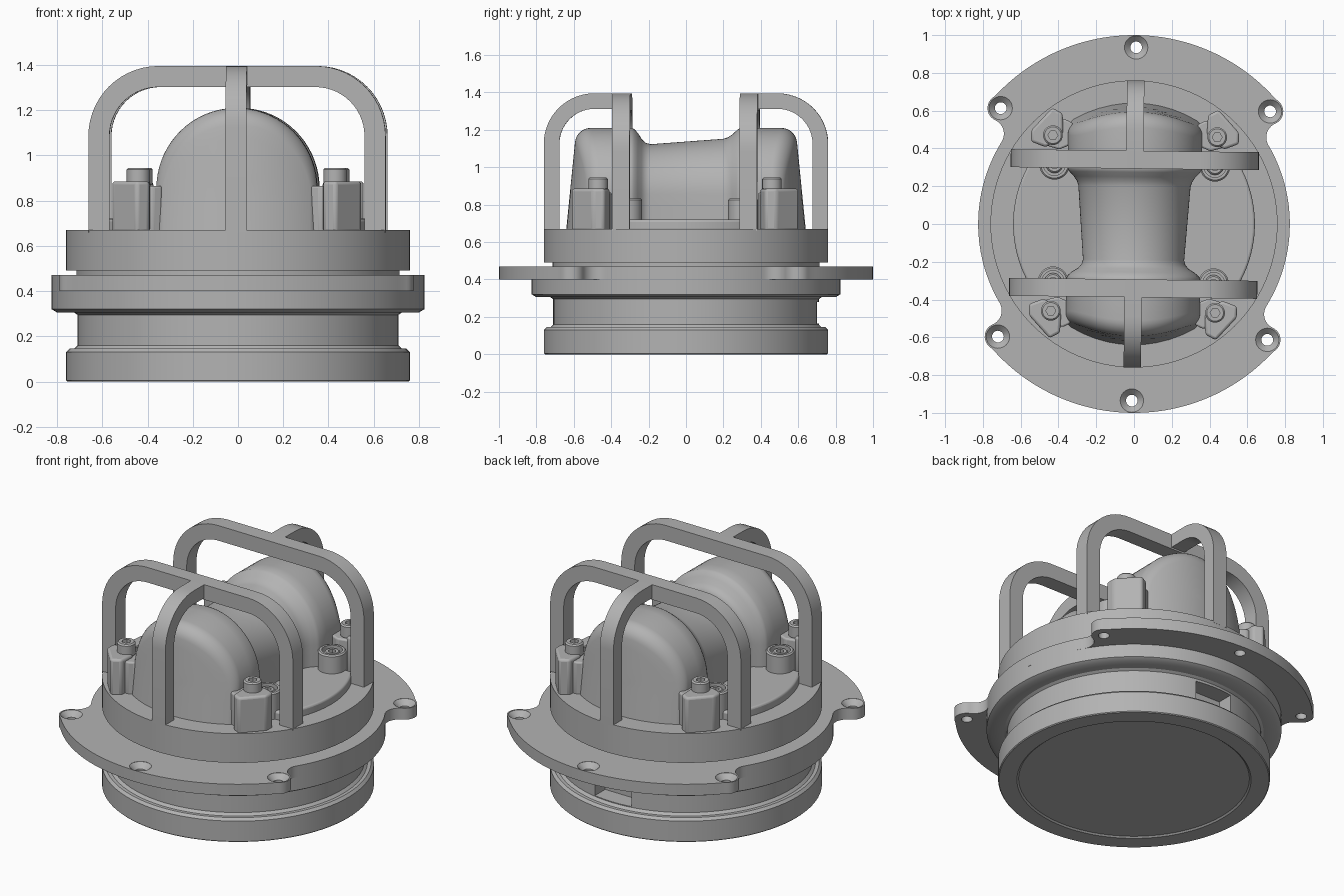
import bpy, bmesh
from math import sin, cos, pi, radians, sqrt, acos, atan2
from mathutils import Matrix, Vector

cube = bpy.data.objects.get("Cube")
if cube:
    bpy.data.objects.remove(cube, do_unlink=True)

grey = bpy.data.materials.new("satin grey")
grey.use_nodes = True
grey.diffuse_color = (0.45, 0.45, 0.45, 1)
grey.node_tree.nodes["Principled BSDF"].inputs["Base Color"].default_value = (0.45, 0.45, 0.45, 1)
parts = []


def add(name, bm, bevel=0):
    bmesh.ops.remove_doubles(bm, verts=bm.verts, dist=1e-5)
    bmesh.ops.recalc_face_normals(bm, faces=bm.faces)
    me = bpy.data.meshes.new(name)
    bm.to_mesh(me)
    bm.free()
    me.materials.append(grey)
    ob = bpy.data.objects.new(name, me)
    bpy.context.collection.objects.link(ob)
    if bevel:
        mod = ob.modifiers.new("edge", "BEVEL")
        mod.width, mod.segments, mod.limit_method = bevel, 3, "ANGLE"
    parts.append(ob)
    return ob


def prism(name, pts, a, b, axis="z", bevel=0):
    """Extrude a 2D outline between a and b along one axis."""
    place = {"z": lambda p, h: (p[0], p[1], h), "y": lambda p, h: (p[0], h, p[1]),
             "x": lambda p, h: (h, p[0], p[1])}[axis]
    bm = bmesh.new()
    lo = [bm.verts.new(place(p, a)) for p in pts]
    hi = [bm.verts.new(place(p, b)) for p in pts]
    bm.faces.new(lo)
    bm.faces.new(hi)
    for i in range(len(pts)):
        j = (i + 1) % len(pts)
        bm.faces.new((lo[i], lo[j], hi[j], hi[i]))
    return add(name, bm, bevel)


def lathe(name, profile, x=0, y=0, steps=96):
    """Revolve (radius, z) points about a vertical axis."""
    bm = bmesh.new()
    vs = [bm.verts.new((r, 0, z)) for r, z in profile]
    es = [bm.edges.new(p) for p in zip(vs, vs[1:])]
    bmesh.ops.spin(bm, geom=vs + es, cent=(0, 0, 0), axis=(0, 0, 1), angle=2 * pi, steps=steps)
    bmesh.ops.translate(bm, verts=bm.verts, vec=(x, y, 0))
    return add(name, bm)


def cut(ob, cutters):
    for c in cutters:
        mod = ob.modifiers.new("cut", "BOOLEAN")
        mod.operation, mod.solver, mod.object = "DIFFERENCE", "EXACT", c
    deps = bpy.context.evaluated_depsgraph_get()
    me = bpy.data.meshes.new_from_object(ob.evaluated_get(deps))
    ob.modifiers.clear()
    ob.data = me
    for c in cutters:
        parts.remove(c)
        bpy.data.objects.remove(c, do_unlink=True)


def arc(cx, cy, r, a0, a1, n):
    return [(cx + r * cos(a0 + (a1 - a0) * i / n), cy + r * sin(a0 + (a1 - a0) * i / n)) for i in range(n + 1)]


# Turned housing with grooves, flange and upper ring
housing = lathe("housing", [
    (0, 0.008), (0.645, 0.008), (0.655, 0), (0.755, 0), (0.76, 0.005), (0.76, 0.13), (0.745, 0.145),
    (0.725, 0.145), (0.71, 0.16), (0.71, 0.295), (0.725, 0.305), (0.80, 0.305), (0.825, 0.32),
    (0.825, 0.465), (0.715, 0.465), (0.715, 0.49), (0.76, 0.49), (0.76, 0.67), (0, 0.67)])
slot = prism("slot_cutter", [(-0.125, 0.165), (0.125, 0.165), (0.125, 0.28), (-0.125, 0.28)], 0.6, 0.9, "y")
cut(housing, [slot])

# Mounting plate: two wide lobes ending in rounded ears
ear, dist, fil, hole_a = 0.07, 0.935, 0.08, radians(40.3)
near = 0.825 + fil
delta = acos((near ** 2 + dist ** 2 - (ear + fil) ** 2) / (2 * near * dist))
ex, ey = dist * cos(hole_a), dist * sin(hole_a)
fx, fy = near * cos(hole_a - delta), near * sin(hole_a - delta)
toward = atan2(fy - ey, fx - ex)
back = hole_a - delta + pi
start = atan2(ey - fy, ex - fx)
quad = arc(0, 0, 1, pi / 2, hole_a + 0.04, 24)
quad += arc(ex, ey, ear, hole_a + 0.25, toward, 12)
quad += arc(fx, fy, fil, start, back, 10)[1:]
quad += arc(0, 0, 0.825, hole_a - delta, 0, 14)[1:]
outline = []
for sx, sy in ((1, 1), (1, -1), (-1, -1), (-1, 1)):
    side = [(sx * x, sy * y) for x, y in quad]
    outline += (side if sx == sy else side[::-1])[:-1]
plate = prism("mounting_plate", outline, 0.40, 0.47)
holes = []
for a in (hole_a, pi / 2, pi - hole_a, pi + hole_a, -pi / 2, -hole_a):
    holes.append(lathe("hole_cutter", [(0, 0.3), (0.031, 0.3), (0.031, 0.438), (0.062, 0.469),
                                       (0.062, 0.6), (0, 0.6)], dist * cos(a), dist * sin(a), 24))
cut(plate, holes)

# Twin-headed dome with a narrower waist, lofted from arches along y
R0, CZ, N = 0.355, 0.855, 36


def arch(fn):
    """One arch; fn(angle, lift) gives the radius and y of each point."""
    row = []
    for i in range(-3, N + 4):
        t = pi * min(max(i, 0), N) / N
        drop = (max(-i, 0) + max(i - N, 0)) / 3
        r, yf = fn(sin(t))
        x, z = r * cos(t), CZ + r * sin(t) - drop * (CZ - 0.66)
        row.append((x, yf(x, z), z))
    return row


def cap_row(sign, k, a):
    def fn(lift):
        f = 0.03 + 0.045 * lift
        r = (R0 - f) * k + f * sin(a)
        back_off = f * (1 - cos(a))
        return r, lambda x, z: sign * (sqrt((0.64 - 0.1 * (z - 0.67)) ** 2 - x * x) - back_off)
    return arch(fn)


caps = [(0, 0), (0.2, 0), (0.4, 0), (0.6, 0), (0.8, 0)] + [(1, radians(15 * i)) for i in range(7)]
waist = [(-0.36, R0), (-0.29, R0), (-0.275, 0.348), (-0.255, 0.325), (-0.235, 0.293), (-0.215, 0.275),
         (-0.19, 0.268), (0.2, 0.297), (0.225, 0.305), (0.25, 0.322), (0.275, 0.346), (0.29, R0), (0.36, R0)]
rows = [cap_row(-1, k, a) for k, a in caps]
rows += [arch(lambda lift, y=y, r=r: (r, lambda x, z: y)) for y, r in waist]
rows += [cap_row(1, k, a) for k, a in reversed(caps)]
bm = bmesh.new()
grid = [[bm.verts.new(p) for p in row] for row in rows]
for p, q in zip(grid, grid[1:]):
    for i in range(len(p) - 1):
        bm.faces.new((p[i], p[i + 1], q[i + 1], q[i]))
add("dome", bm)

# Raised floor either side of the waist
half = radians(32)
prism("raised_floor", arc(0, 0, 0.64, -half, half, 24) + arc(0, 0, 0.64, pi - half, pi + half, 24),
      0.66, 0.72, bevel=0.012)


# Guard cage: two cross hoops, each with a strut to the rim
def hoop(w, r, t, top=1.395):
    outer = [(w, 0.66)] + arc(w - r, top - r, r, 0, pi / 2, 14)
    inner = [(w - t, 0.66)] + arc(w - r, top - r, r - t, 0, pi / 2, 14)
    return outer, inner


outer, inner = hoop(0.657, 0.31, 0.093)
cross = outer + [(-x, z) for x, z in outer[::-1]] + [(-x, z) for x, z in inner] + inner[::-1]
outer, inner = hoop(0.76, 0.27, 0.083)
strut = outer + [(0.34, 1.395), (0.34, 1.312)] + inner[::-1]
for s, side in ((-1, "front"), (1, "rear")):
    prism(side + "_hoop", cross, s * 0.293, s * 0.388, "y")
    prism(side + "_strut", [(s * y, z) for y, z in strut], -0.046, 0.046, "x")


# Cap screws, bosses and corner brackets in all four quadrants
def screw(name, x, y, r, z0, z1):
    ob = lathe(name, [(0, z0), (r, z0), (r, z1 - 0.008), (r - 0.008, z1), (0, z1)], x, y, 32)
    cut(ob, [prism("socket_cutter", arc(x, y, r * 0.5, 0, 2 * pi, 6)[:-1], z1 - 0.03, z1 + 0.05)])


block = [(0.385, 0.58), (0.44, 0.61), (0.55, 0.49), (0.55, 0.43), (0.47, 0.40), (0.38, 0.48)]
wing = [(0.33, 0.42), (0.40, 0.39), (0.47, 0.41), (0.43, 0.54), (0.37, 0.55), (0.33, 0.53)]
for sx, xs in ((-1, "left"), (1, "right")):
    for sy, ys in ((-1, "front"), (1, "rear")):
        tag = ys + "_" + xs
        prism(tag + "_bracket", [(sx * x, sy * y) for x, y in block], 0.66, 0.885, bevel=0.014)
        prism(tag + "_bracket_wing", [(sx * x, sy * y) for x, y in wing], 0.66, 0.865, bevel=0.01)
        screw(tag + "_bracket_screw", sx * 0.435, sy * 0.465, 0.052, 0.87, 0.945)
        bx, by = sx * 0.425, sy * 0.31
        lathe(tag + "_boss", [(0, 0.66), (0.08, 0.66), (0.08, 0.825), (0.072, 0.833), (0.058, 0.833),
                              (0.058, 0.80), (0, 0.80)], bx, by, 40)
        screw(tag + "_boss_screw", bx, by, 0.045, 0.79, 0.825)

# Slight common turn, then smooth shading with sharp edges kept
turn = Matrix.Rotation(radians(-0.7), 4, "Z")
bpy.ops.object.select_all(action="DESELECT")
for ob in parts:
    ob.data.transform(turn)
    ob.select_set(True)
bpy.context.view_layer.objects.active = parts[0]
bpy.ops.object.shade_smooth_by_angle(angle=radians(32))
